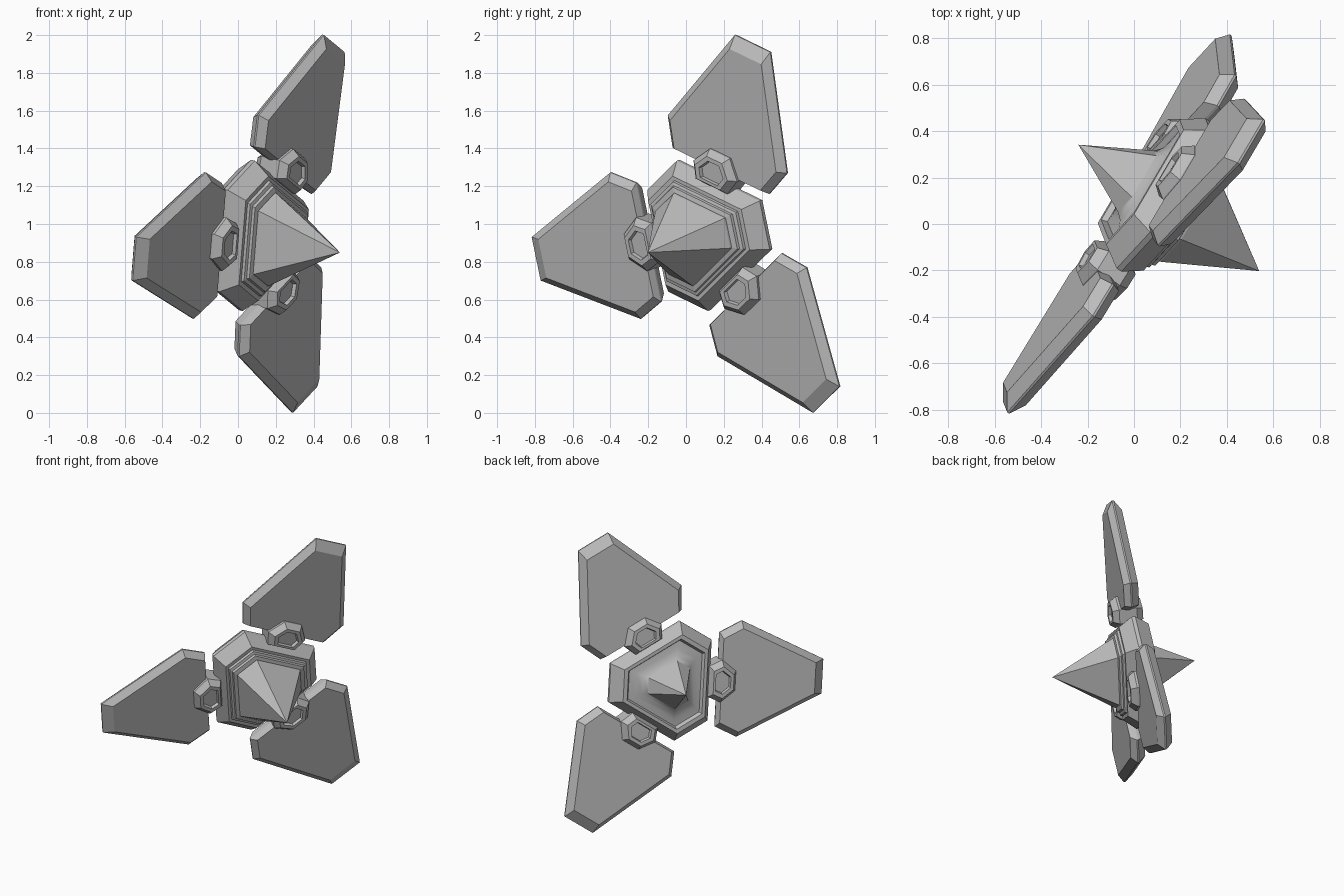
import bpy, bmesh, math
from mathutils import Matrix, Vector

if "Cube" in bpy.data.objects:
    bpy.data.objects.remove(bpy.data.objects["Cube"])

# Tilted local frame: local z is the spike axis, local x points along the first paddle
axis = Vector((0.806, -0.563, -0.182)).normalized()
up = Vector((0.362, 0.226, 0.904))
up = (up - axis * up.dot(axis)).normalized()
side = axis.cross(up)
frame = Matrix.Translation((0.102, 0.103, 0.948)) @ Matrix((up, side, axis)).transposed().to_4x4()

grey = bpy.data.materials.new("grey_metal")
grey.diffuse_color = (0.5, 0.5, 0.5, 1)
grey.use_nodes = True
grey.node_tree.nodes["Principled BSDF"].inputs["Base Color"].default_value = grey.diffuse_color


def loft(name, outline, levels, turn=0.0, centre=0.0, smooth=()):
    """Stack scaled copies of an outline; levels are (scale, height)."""
    bm = bmesh.new()
    rings = [[bm.verts.new((centre + (x - centre) * s, y * s, h)) for x, y in outline]
             for s, h in levels]
    n = len(outline)
    for k in range(len(rings) - 1):
        for i in range(n):
            j = (i + 1) % n
            f = bm.faces.new((rings[k][i], rings[k][j], rings[k + 1][j], rings[k + 1][i]))
            f.smooth = k in smooth
    if levels[0][0] > 0:
        bm.faces.new(rings[0][::-1])
    if levels[-1][0] > 0:
        bm.faces.new(rings[-1])
    bmesh.ops.remove_doubles(bm, verts=bm.verts, dist=1e-5)
    bmesh.ops.recalc_face_normals(bm, faces=bm.faces)
    bm.transform(frame @ Matrix.Rotation(turn, 4, 'Z'))
    mesh = bpy.data.meshes.new(name)
    bm.to_mesh(mesh)
    bm.free()
    mesh.materials.append(grey)
    obj = bpy.data.objects.new(name, mesh)
    bpy.context.collection.objects.link(obj)
    return obj


def mirrored(half):
    """Close a half outline (y < 0, counter-clockwise) across local x."""
    return half + [(x, -y) for x, y in reversed(half)]


# Hub: truncated triangle with narrow sides between the paddles
hexagon = []
for deg in (60, 180, 300):
    for off in (-18.5, 18.5):
        a = math.radians(deg + off)
        hexagon.append((math.cos(a), math.sin(a)))

loft("hub", hexagon, [
    (0.17, -0.13), (0.20, -0.105), (0.25, -0.09), (0.30, -0.085),   # dished back
    (0.315, -0.11), (0.345, -0.11),                                 # back rim
    (0.416, -0.02), (0.416, 0.005),                                 # widest band
    (0.345, 0.09), (0.32, 0.09), (0.315, 0.105), (0.295, 0.11),
    (0.29, 0.125), (0.262, 0.13)], smooth=(0, 1, 2))

# Spikes
loft("front_spike", hexagon, [(0.262, 0.115), (0.255, 0.14), (0.0, 0.543)])
loft("back_spike", hexagon, [(0.0, -0.424), (0.17, -0.13), (0.17, -0.10)])

# Paddles and the brackets that hold them
paddle = mirrored([(0.372, -0.322), (0.525, -0.397), (1.115, -0.118)])
bracket = mirrored([(0.29, -0.105), (0.38, -0.145), (0.48, -0.067)])
for k in range(3):
    turn = k * math.tau / 3
    loft(f"paddle_{k + 1}", paddle,
         [(0.89, -0.055), (1.0, -0.005), (1.0, 0.005), (0.89, 0.045)], turn, 0.49)
    loft(f"bracket_{k + 1}", bracket,
         [(0.5, -0.085), (0.55, -0.105), (0.75, -0.105), (1.0, -0.06),
          (1.0, 0.06), (0.75, 0.1), (0.55, 0.1), (0.5, 0.08)], turn, 0.37)
